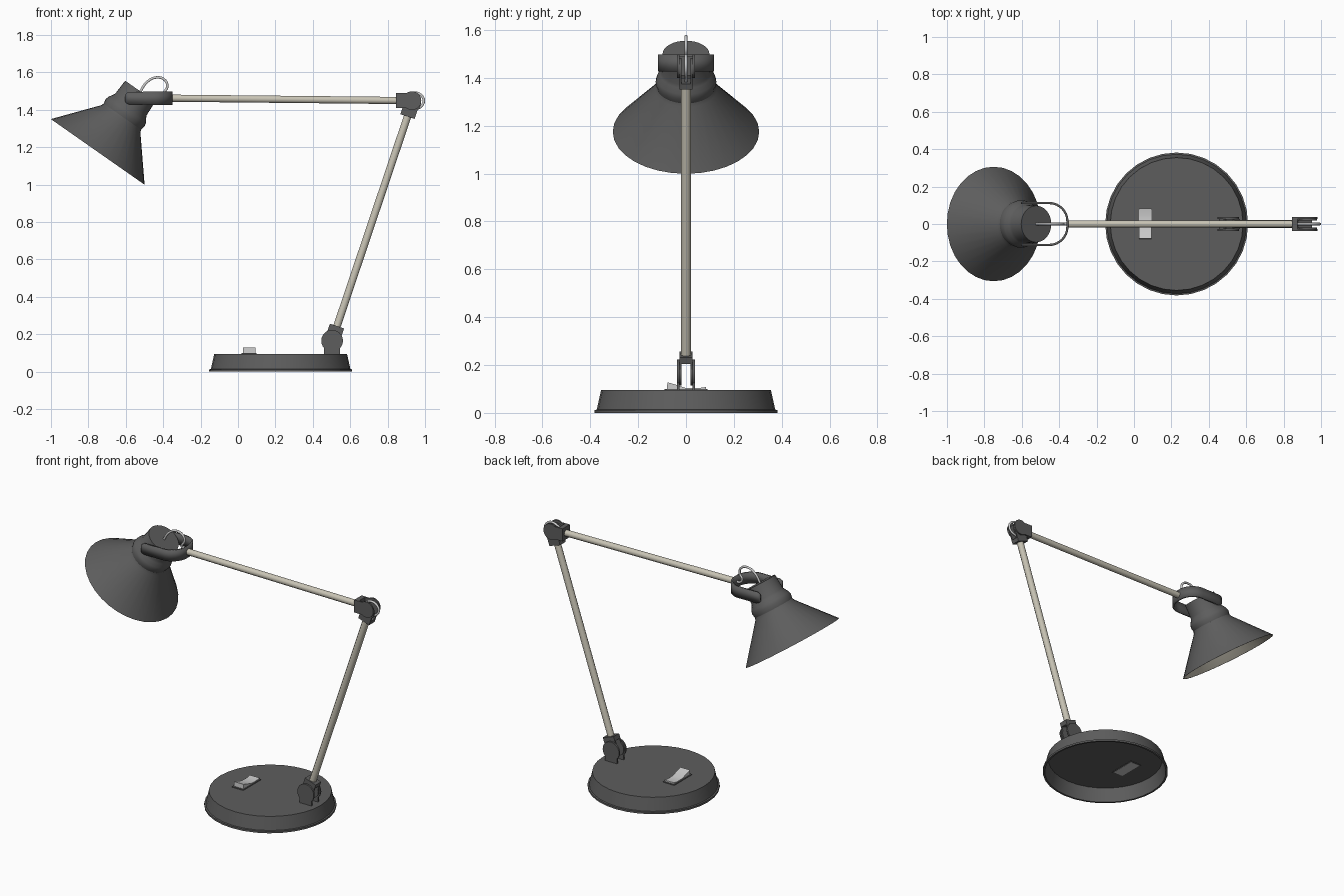
import bpy, bmesh
from math import sin, cos, pi, radians, atan2
from mathutils import Vector, Matrix

if "Cube" in bpy.data.objects:
    bpy.data.objects.remove(bpy.data.objects["Cube"])


def material(name, rgb):
    m = bpy.data.materials.new(name)
    m.diffuse_color = (*rgb, 1)
    m.use_nodes = True
    m.node_tree.nodes["Principled BSDF"].inputs["Base Color"].default_value = m.diffuse_color
    return m


DARK = material("dark_grey", (0.11, 0.11, 0.11))
BEIGE = material("warm_metal", (0.58, 0.55, 0.46))
LIGHT = material("light_grey", (0.55, 0.55, 0.55))


def select(ob):
    bpy.ops.object.select_all(action='DESELECT')
    ob.select_set(True)
    bpy.context.view_layer.objects.active = ob


def finish(name, bm, *mats, matrix=Matrix()):
    bmesh.ops.recalc_face_normals(bm, faces=bm.faces)
    me = bpy.data.meshes.new(name)
    bm.to_mesh(me)
    bm.free()
    for m in mats:
        me.materials.append(m)
    ob = bpy.data.objects.new(name, me)
    bpy.context.collection.objects.link(ob)
    ob.matrix_world = matrix
    select(ob)
    bpy.ops.object.shade_smooth_by_angle(angle=radians(30))
    return ob


def lathe(name, profile, mats, matrix, split=999, n=32):
    """Spin (r, z) points; segments from split onward use the second material."""
    bm = bmesh.new()
    rings = [[bm.verts.new((r * cos(2 * pi * k / n), r * sin(2 * pi * k / n), z))
              for k in range(n)] for r, z in profile]
    for i, (a, b) in enumerate(zip(rings, rings[1:])):
        for k in range(n):
            f = bm.faces.new((a[k], a[k - 1], b[k - 1], b[k]))
            f.material_index = int(i >= split)
    bmesh.ops.remove_doubles(bm, verts=bm.verts, dist=1e-5)
    return finish(name, bm, *mats, matrix=matrix)


def add_prism(bm, pts, a, b, place):
    """Extrude a 2D outline between a and b; place(u, v, w) gives the position."""
    lo, hi = ([bm.verts.new(place(u, v, w)) for u, v in pts] for w in (a, b))
    bm.faces.new(lo)
    bm.faces.new(hi[::-1])
    for i in range(len(pts)):
        bm.faces.new((lo[i], lo[i - 1], hi[i - 1], hi[i]))


def fork(name, pivot, direction, y0, y1, r, half, stem, block=None):
    """Two round-ended plates around a pivot, joined by an optional block."""
    d = Vector(direction).normalized()

    def place(u, v, w):
        return (pivot[0] + u * d.x - v * d.y, w, pivot[1] + u * d.y + v * d.x)
    bm = bmesh.new()
    start = atan2(half, (r * r - half * half) ** 0.5)
    arc = [start + (2 * pi - 2 * start) * i / 20 for i in range(21)]
    outline = [(r * cos(t), r * sin(t)) for t in arc] + [(stem, -half), (stem, half)]
    for a, b in ((y0, y1), (-y1, -y0)):
        add_prism(bm, outline, a, b, place)
    if block:
        u0, u1 = block
        add_prism(bm, [(u0, -half), (u1, -half), (u1, half), (u0, half)], -y1, y1, place)
    return finish(name, bm, DARK)


def tube(name, pts, radius, mat, smooth=True):
    """Round tube through (x, z) points in the y = 0 plane."""
    cu = bpy.data.curves.new(name, 'CURVE')
    cu.dimensions = '3D'
    cu.bevel_depth, cu.bevel_resolution, cu.use_fill_caps = radius, 3, True
    cu.resolution_u = 6 if smooth else 1
    s = cu.splines.new('BEZIER')
    s.bezier_points.add(len(pts) - 1)
    for p, (x, z) in zip(s.bezier_points, pts):
        p.co = (x, 0, z)
        p.handle_left_type = p.handle_right_type = 'AUTO' if smooth else 'VECTOR'
    cu.materials.append(mat)
    ob = bpy.data.objects.new(name, cu)
    bpy.context.collection.objects.link(ob)
    select(ob)
    bpy.ops.object.convert(target='MESH')
    bpy.ops.object.shade_smooth_by_angle(angle=radians(50))


# Hollow round base
lathe("base", [(0, .095), (.355, .095), (.373, .014), (.382, .012), (.382, 0),
               (.37, 0), (.348, .087), (0, .087)], [DARK], Matrix.Translation((.228, 0, 0)))

# Switch frame and rocker
bm = bmesh.new()
add_prism(bm, [(.02, -.09), (.10, -.09), (.10, .09), (.02, .09)], .084, .099,
          lambda u, v, w: (u, v, w))
finish("switch_frame", bm, DARK)
bm = bmesh.new()
add_prism(bm, [(-.08, .083), (-.078, .128), (-.05, .12), (0, .104), (.05, .103),
               (.083, .108), (.083, .083)], .026, .094, lambda u, v, w: (w, u, v))
finish("switch_rocker", bm, LIGHT)

# Hinges at the base and elbow
foot, elbow = Vector((.503, .165)), Vector((.93, 1.435))
lower = (elbow - foot).normalized()
upper = Vector((-1, .012)).normalized()
fork("base_bracket", foot, (0, -1), .028, .038, .058, .042, .073)
fork("lower_arm_foot_fork", foot, lower, .019, .028, .05, .04, .083, (.055, .083))
fork("lower_arm_elbow_fork", elbow, -lower, .019, .028, .048, .04, .075, (.05, .075))
elbow_end = elbow + Vector((0, .014))
fork("upper_arm_fork", elbow_end, upper, .028, .037, .05, .04, .085, (.055, .085))

# Arms
tube("lower_arm", [foot + lower * .06, elbow - lower * .055], .021, BEIGE, False)
tube("upper_arm", [elbow_end + upper * .06, (-.352, 1.462)], .020, BEIGE, False)

# Lampshade with cap, neck ridge and pale lining
lathe("lampshade", [(0, .396), (.098, .396), (.102, .31), (.108, .297), (.122, .275),
                    (.127, .255), (.122, .23), (.128, .215), (.306, 0),
                    (.300, 0), (.118, .218), (.094, .30), (.092, .388), (0, .388)],
      [DARK, BEIGE], Matrix.Translation((-.75, 0, 1.175)) @ Matrix.Rotation(radians(35), 4, 'Y'),
      split=8)

# U-shaped yoke holding the lampshade
half_path = [(-.603, .112, .018), (-.597, .112, .027), (-.582, .112, .034)]
half_path += [(-.453 + .097 * sin(t), .015 + .097 * cos(t), .035)
              for t in (pi / 16 * i for i in range(9))]
path = half_path + [(x, -y, h) for x, y, h in half_path[::-1]]
bm = bmesh.new()
pairs = [[bm.verts.new((x, y, 1.462 + s * h)) for s in (-1, 1)] for x, y, h in path]
for (a, b), (c, d) in zip(pairs, pairs[1:]):
    bm.faces.new((a, c, d, b))
yoke = finish("shade_yoke", bm, DARK)
mod = yoke.modifiers.new("thickness", 'SOLIDIFY')
mod.thickness, mod.offset = .012, 0

# Exposed cables
tube("shade_cable", [(-.525, 1.492), (-.49, 1.545), (-.437, 1.573), (-.388, 1.556),
                     (-.379, 1.52), (-.396, 1.488), (-.385, 1.466), (-.35, 1.462)], .007, LIGHT)
tube("elbow_cable", [(.86, 1.453), (.90, 1.477), (.945, 1.492), (.982, 1.475),
                     (.993, 1.445), (.975, 1.415), (.94, 1.40), (.913, 1.375)], .007, LIGHT)
